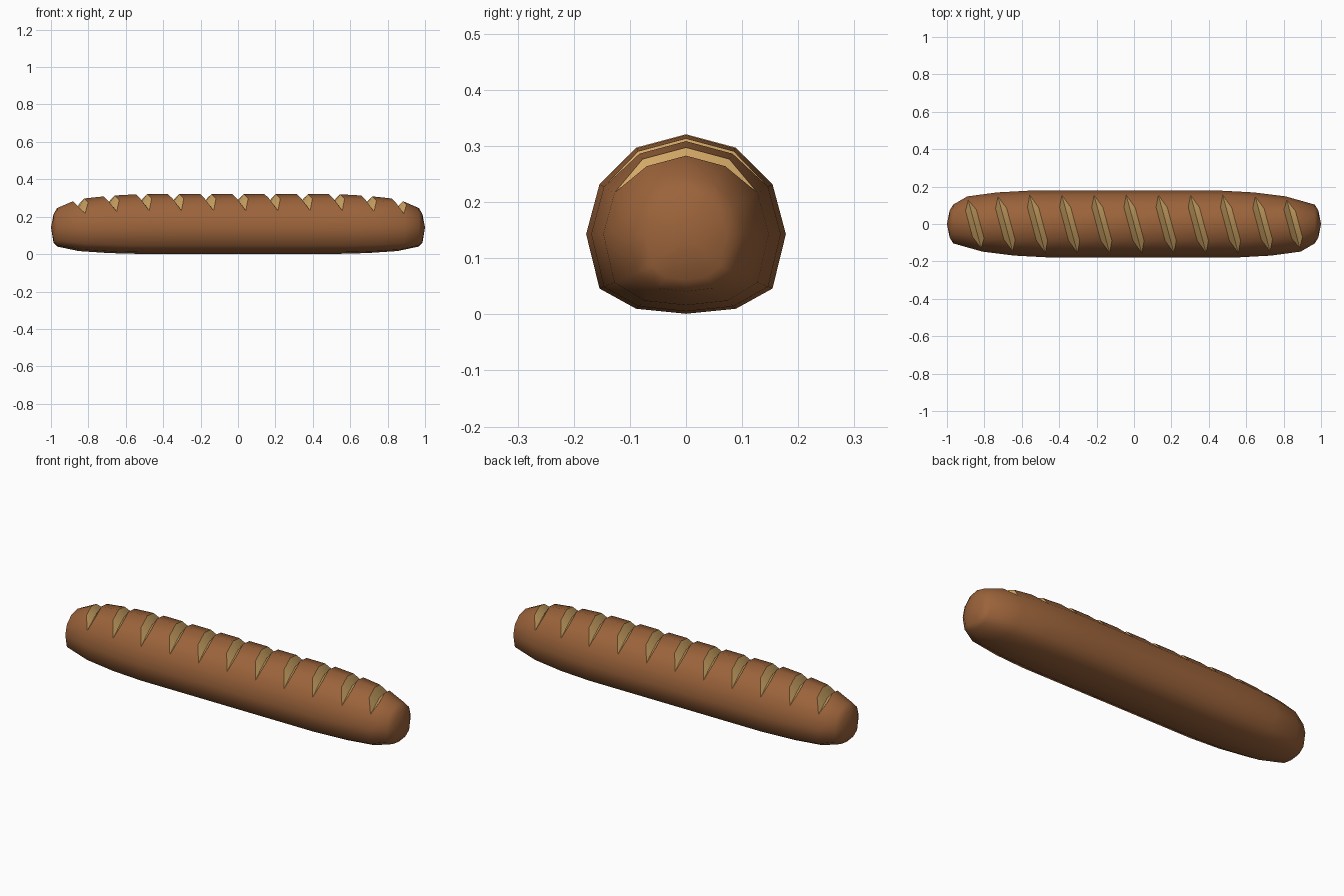
import bpy, bmesh, math

if "Cube" in bpy.data.objects:
    bpy.data.objects.remove(bpy.data.objects["Cube"])

SIDES = 12
SHEAR = 0.27          # slashes and their rings lean across the loaf
CZ = 0.143            # height of the loaf's axis
R = 0.178
HALF_W, DEPTH = 0.03, 0.04
TOP = (SIDES - 1, 0, 1)   # ring corners opened by a slash (0 = crown)

# lengthwise profile: distance from the middle -> size of the section
PROFILE = [(0, 1), (0.52, 1), (0.685, 0.95), (0.82, 0.87), (0.88, 0.79), (0.968, 0.58), (1.0, 0.0)]


def size_at(x):
    x = abs(x)
    for (x0, s0), (x1, s1) in zip(PROFILE, PROFILE[1:]):
        if x <= x1:
            return s0 + (s1 - s0) * (x - x0) / (x1 - x0)
    return 0.0


def point(x, i, s, shear=0.0, sink=0.0):
    """Corner i of a section: round above, flattened below."""
    a = 2 * math.pi * i / SIDES
    y, z = R * s * math.sin(a), R * math.cos(a)
    if z >= -0.001:
        z *= s
    else:
        flat = {4: -0.097, 5: -0.133, 6: -0.142}[min(i, SIDES - i)]
        z = flat * s ** 0.6
    return (x - shear * y, y, CZ + z - sink)


def make_mat(name, col):
    m = bpy.data.materials.new(name)
    m.diffuse_color = (*col, 1)
    m.use_nodes = True
    m.node_tree.nodes["Principled BSDF"].inputs["Base Color"].default_value = m.diffuse_color
    return m


bm = bmesh.new()
rings = []            # (vertices, kind)


def add_ring(x, s=None, shear=0.0, kind="plain"):
    off = {"left": -HALF_W, "right": HALF_W}.get(kind, 0.0)
    verts = []
    for i in range(SIDES):
        top = i in TOP
        dx = off if top else 0.0
        sc = s if s is not None else size_at(x + dx)
        sink = DEPTH if (kind == "groove" and top) else 0.0
        verts.append(bm.verts.new(point(x + dx, i, sc, shear, sink)))
    rings.append((verts, kind))


# left end, eleven slashes, right end
add_ring(-0.986, 0.40)
add_ring(-0.967, 0.58)
for n in range(-5, 6):
    x = 0.172 * n if abs(n) < 5 else math.copysign(0.852, n)
    for kind in ("left", "groove", "right"):
        add_ring(x, None, SHEAR, kind)
add_ring(0.967, 0.58)
add_ring(0.986, 0.40)

# skin between neighbouring rings
for (a, ka), (b, kb) in zip(rings, rings[1:]):
    slash = "groove" in (ka, kb)
    for i in range(SIDES):
        j = (i + 1) % SIDES
        if slash and i not in TOP and j not in TOP:
            continue      # rings coincide here
        f = bm.faces.new((a[i], a[j], b[j], b[i]))
        f.material_index = 1 if slash else 0

# rounded end tips
for (ring, _), x in ((rings[0], -1.0), (rings[-1], 1.0)):
    tip = bm.verts.new((x, 0, CZ))
    for i in range(SIDES):
        bm.faces.new((ring[i], ring[(i + 1) % SIDES], tip))

bmesh.ops.remove_doubles(bm, verts=bm.verts, dist=0.0005)
bmesh.ops.recalc_face_normals(bm, faces=bm.faces)

# smooth crust, crisp slash lips and groove lines
for f in bm.faces:
    f.smooth = True
for e in bm.edges:
    if len(e.link_faces) == 2:
        m = {f.material_index for f in e.link_faces}
        if len(m) == 2 or (m == {1} and e.calc_face_angle(0) > math.radians(45)):
            e.smooth = False

mesh = bpy.data.meshes.new("bread_loaf")
bm.to_mesh(mesh)
bm.free()
mesh.materials.append(make_mat("brown crust", (0.33, 0.125, 0.043)))
mesh.materials.append(make_mat("pale crumb", (0.68, 0.41, 0.14)))
loaf = bpy.data.objects.new("bread_loaf", mesh)
bpy.context.collection.objects.link(loaf)
